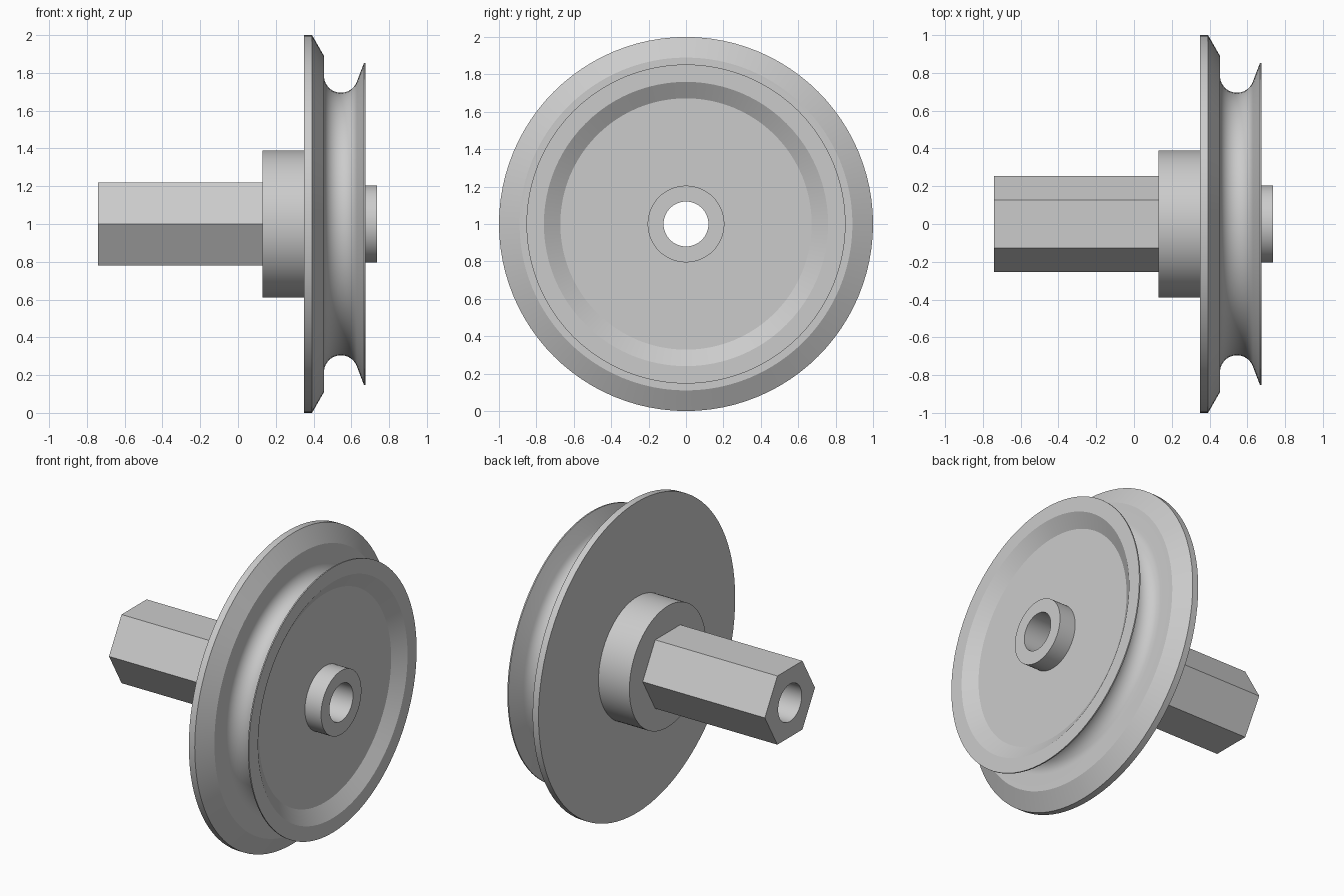
import bpy
import bmesh
from math import sin, cos, pi, radians

SEGMENTS = 96
AXIS_Z = 1.0
BORE = 0.12
SHAFT_END, HUB_START, WHEEL_BACK = -0.74, 0.13, 0.35
DISH_X, BOSS_END = 0.62, 0.735
HUB_R, BOSS_R, HEX_R = 0.39, 0.205, 0.255

cube = bpy.data.objects.get("Cube")
if cube:
    bpy.data.objects.remove(cube, do_unlink=True)

# Plain metal grey
grey = bpy.data.materials.new("light_grey")
grey.use_nodes = True
grey.diffuse_color = (0.6, 0.6, 0.6, 1)
grey.node_tree.nodes["Principled BSDF"].inputs["Base Color"].default_value = (0.6, 0.6, 0.6, 1)


def finish(name, bm):
    mesh = bpy.data.meshes.new(name)
    bm.to_mesh(mesh)
    bm.free()
    mesh.materials.append(grey)
    obj = bpy.data.objects.new(name, mesh)
    bpy.context.collection.objects.link(obj)
    obj.location.z = AXIS_Z
    bpy.ops.object.select_all(action='DESELECT')
    obj.select_set(True)
    bpy.context.view_layer.objects.active = obj
    bpy.ops.object.shade_smooth_by_angle(angle=radians(20))
    return obj


def ring(bm, x, r, count):
    return [bm.verts.new((x, r * cos(2 * pi * j / count), r * sin(2 * pi * j / count)))
            for j in range(count)]


def skin(bm, a, b):
    n = len(a)
    for j in range(n):
        k = (j + 1) % n
        bm.faces.new((a[j], a[k], b[k], b[j]))


def lathe(name, profile):
    """Revolve (x, radius) points about the x axis."""
    bm = bmesh.new()
    rings = [ring(bm, x, r, SEGMENTS) for x, r in profile]
    for a, b in zip(rings, rings[1:]):
        skin(bm, a, b)
    return finish(name, bm)


# Grooved wheel: flange, chamfer, round rope groove, thin lip, dished face
groove_x, groove_r, groove_size = 0.545, 0.785, 0.09
steps = 20
groove = []
for i in range(steps + 1):
    a = radians(180 + 160 * i / steps)
    groove.append((groove_x + groove_size * cos(a), groove_r + groove_size * sin(a)))
lathe("grooved_wheel",
      [(WHEEL_BACK, HUB_R), (WHEEL_BACK, 1.0), (0.392, 1.0), (0.455, 0.89)]
      + groove
      + [(0.667, 0.853), (0.675, 0.853), (0.675, 0.76), (DISH_X, 0.672), (DISH_X, BOSS_R)])

# Hub behind the wheel, small boss in front, and the through bore
lathe("rear_hub", [(HUB_START, BORE), (HUB_START, HUB_R), (WHEEL_BACK, HUB_R)])
lathe("front_boss", [(DISH_X, BOSS_R), (BOSS_END, BOSS_R), (BOSS_END, BORE)])
lathe("bore", [(BOSS_END, BORE), (SHAFT_END, BORE)])

# Hexagonal shaft with a bored end face
bm = bmesh.new()
outer_end = ring(bm, SHAFT_END, HEX_R, 6)
outer_root = ring(bm, HUB_START, HEX_R, 6)
skin(bm, outer_end, outer_root)
inner = ring(bm, SHAFT_END, BORE, SEGMENTS)
per_side = SEGMENTS // 6
for k in range(6):
    arc = [inner[(k * per_side + i) % SEGMENTS] for i in range(per_side + 1)]
    bm.faces.new([outer_end[(k + 1) % 6], outer_end[k]] + arc)
finish("hex_shaft", bm)
